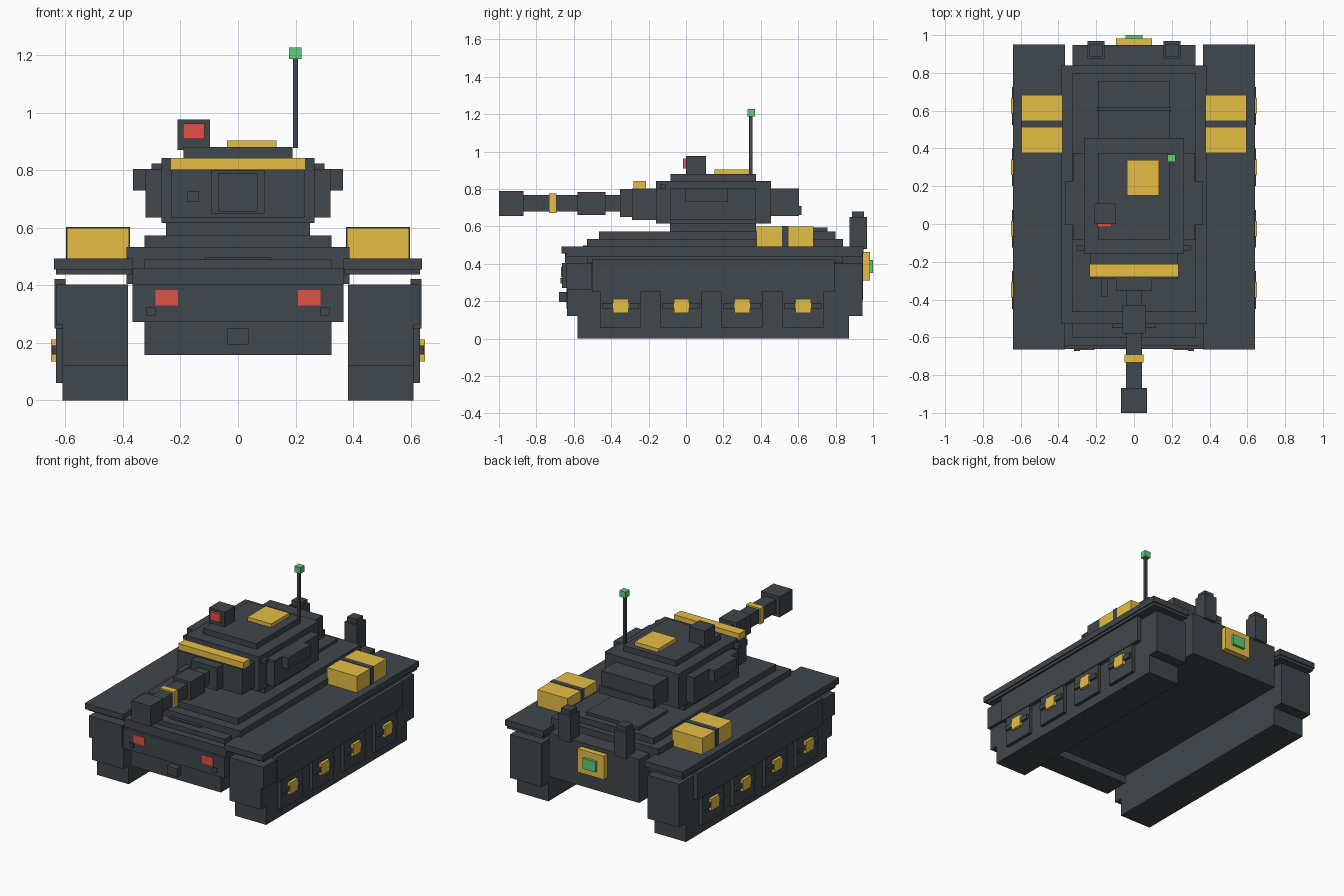
import bpy
import bmesh
from mathutils import Matrix, Vector

default = bpy.data.objects.get("Cube")
if default:
    bpy.data.objects.remove(default, do_unlink=True)


def make_material(name, rgb):
    mat = bpy.data.materials.new(name)
    mat.use_nodes = True
    colour = (*rgb, 1)
    mat.diffuse_color = colour
    mat.node_tree.nodes["Principled BSDF"].inputs["Base Color"].default_value = colour
    return mat


ARMOUR = make_material("dark_armour_grey", (.051, .063, .072))
GOLD = make_material("ochre_gold", (.79, .52, .06))
RED = make_material("lamp_red", (.75, .085, .06))
GREEN = make_material("signal_green", (.11, .61, .19))


def box(name, mat, xs, ys, zs, mirrored=False, rows=(0,)):
    """Box between limits, repeated at y offsets and optionally mirrored in x."""
    bm = bmesh.new()
    low, high = (Vector(corner) for corner in zip(xs, ys, zs))
    for offset in rows:
        centre = (low + high) / 2 + Vector((0, offset, 0))
        place = Matrix.Translation(centre) @ Matrix.Diagonal((*(high - low), 1))
        bmesh.ops.create_cube(bm, size=1, matrix=place)
    mesh = bpy.data.meshes.new(name)
    bm.to_mesh(mesh)
    bm.free()
    mesh.materials.append(mat)
    obj = bpy.data.objects.new(name, mesh)
    bpy.context.collection.objects.link(obj)
    if mirrored:
        obj.modifiers.new("Mirror", 'MIRROR').use_mirror_merge = False
    return obj


def centred(name, mat, half_width, ys, zs):
    """Box symmetric about the centre line."""
    return box(name, mat, (-half_width, half_width), ys, zs)


def pair(name, mat, xs, ys, zs, rows=(0,)):
    """Matching boxes on the left and right sides."""
    return box(name, mat, xs, ys, zs, mirrored=True, rows=rows)


# Hull
centred("lower_front_plate", ARMOUR, .325, (-.64, -.47), (.158, .40))
centred("main_hull", ARMOUR, .325, (-.60, .947), (.207, .49))
centred("front_plate", ARMOUR, .366, (-.663, .835), (.272, .405))
centred("glacis", ARMOUR, .366, (-.647, .835), (.40, .46))
centred("upper_hull", ARMOUR, .387, (-.53, .84), (.405, .533))
centred("hull_deck", ARMOUR, .325, (-.465, .80), (.53, .573))
centred("engine_cover", ARMOUR, .19, (.46, .757), (.57, .593))
centred("glacis_hatch", ARMOUR, .113, (-.55, -.52), (.464, .498))
centred("tow_hook", ARMOUR, .037, (-.68, -.60), (.195, .25))
pair("headlamps", RED, (.208, .287), (-.668, -.65), (.33, .384))
pair("lamp_brackets", ARMOUR, (.287, .318), (-.672, -.65), (.295, .325))

# Tracks and side skirts
pair("track_feet", ARMOUR, (.383, .61), (-.58, .872), (0, .13))
pair("track_bodies", ARMOUR, (.383, .61), (-.635, .943), (.12, .403))
pair("front_mudguards", ARMOUR, (.39, .63), (-.638, -.505), (.262, .403))
pair("side_skirts", ARMOUR, (.60, .637), (-.502, .793), (.25, .422))
wheel_rows = [i * .325 for i in range(4)]
pair("skirt_tabs", ARMOUR, (.60, .632), (-.46, -.24), (.06, .255), wheel_rows)
pair("wheel_bars", ARMOUR, (.62, .646), (-.45, -.25), (.16, .19), wheel_rows)
pair("wheel_hubs", GOLD, (.62, .65), (-.39, -.308), (.136, .211), wheel_rows)

# Fenders and stowage
pair("fender_lips", ARMOUR, (.37, .632), (-.638, .943), (.437, .46))
pair("fenders", ARMOUR, (.365, .64), (-.665, .95), (.455, .493))
pair("stowage_boxes", GOLD, (.378, .595), (.377, .682), (.49, .599))
pair("stowage_straps", ARMOUR, (.376, .598), (.512, .549), (.49, .602))

# Rear fittings
pair("exhausts", ARMOUR, (.157, .246), (.875, .968), (.48, .65))
pair("exhaust_caps", ARMOUR, (.167, .235), (.887, .953), (.64, .68))
centred("rear_frame", GOLD, .095, (.93, .983), (.311, .464))
centred("rear_signal", GREEN, .046, (.975, 1), (.352, .42))

# Turret
centred("turret_ring", ARMOUR, .25, (-.085, .375), (.56, .63))
centred("turret_body", ARMOUR, .265, (-.16, .455), (.617, .843))
pair("turret_sides", ARMOUR, (.25, .322), (-.085, .375), (.635, .804))
pair("turret_cheeks", ARMOUR, (.31, .365), (-.005, .225), (.73, .804))
pair("smoke_launchers", ARMOUR, (.25, .30), (-.14, -.11), (.80, .823))
centred("turret_bustle", ARMOUR, .19, (.44, .604), (.655, .802))
centred("bustle_rail", ARMOUR, .197, (.59, .617), (.66, .708))
centred("turret_roof", ARMOUR, .19, (-.083, .375), (.84, .88))

# Gun
centred("mantlet", ARMOUR, .232, (-.29, -.15), (.635, .803))
centred("mantlet_collar", ARMOUR, .094, (-.352, -.28), (.65, .80))
centred("mantlet_brow", GOLD, .235, (-.28, -.213), (.803, .843))
box("coaxial_gun", ARMOUR, (-.175, -.137), (-.385, -.27), (.69, .727))
centred("barrel", ARMOUR, .042, (-.90, -.33), (.68, .767))
centred("barrel_sleeve", ARMOUR, .062, (-.58, -.43), (.662, .785))
centred("barrel_band", GOLD, .051, (-.733, -.692), (.672, .776))
centred("muzzle", ARMOUR, .068, (-1, -.868), (.656, .79))

# Roof equipment
box("sight_housing", ARMOUR, (-.21, -.097), (0, .108), (.87, .977))
box("sight_lens", RED, (-.192, -.117), (-.016, .01), (.909, .962))
box("roof_hatch", GOLD, (-.038, .133), (.152, .34), (.87, .904))
box("antenna", ARMOUR, (.191, .208), (.337, .355), (.877, 1.2))
box("antenna_tip", GREEN, (.178, .221), (.328, .369), (1.187, 1.227))
